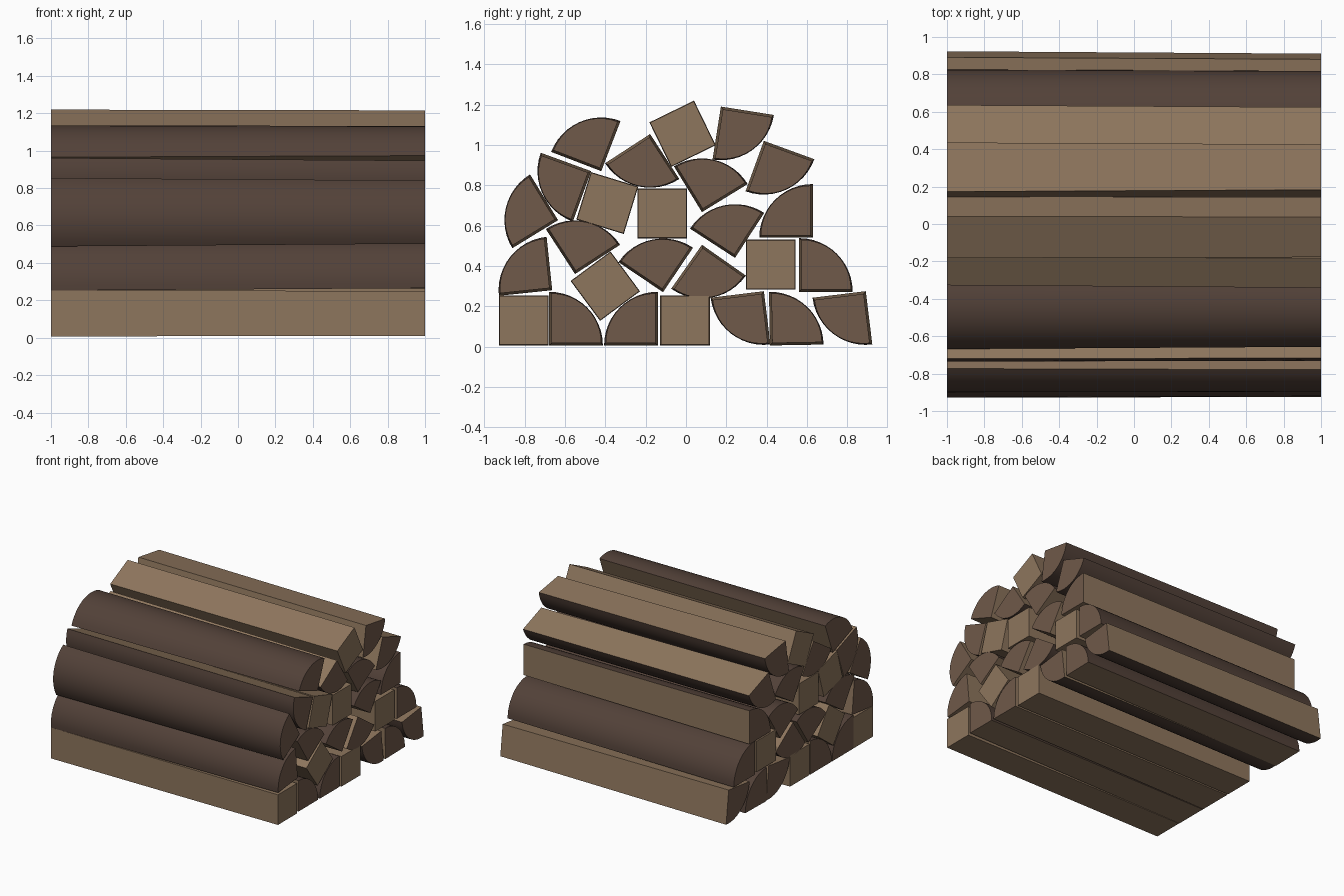
import bpy, bmesh
from math import radians, cos, sin

if "Cube" in bpy.data.objects:
    bpy.data.objects.remove(bpy.data.objects["Cube"])


def mat(name, col):
    m = bpy.data.materials.new(name)
    m.diffuse_color = (*col, 1)
    m.use_nodes = True
    m.node_tree.nodes["Principled BSDF"].inputs["Base Color"].default_value = m.diffuse_color
    return m


WOOD = mat("split_wood", (0.27, 0.18, 0.11))
BARK = mat("bark", (0.085, 0.053, 0.04))
END = mat("end_grain", (0.16, 0.10, 0.068))
SEGS = 12


def log(name, far, near, side_mats, end_mat):
    """Loft a cross-section (y, z) from x = -1 to a slightly smaller one at x = 1."""
    bm = bmesh.new()
    a = [bm.verts.new((-1, y, z)) for y, z in far]
    b = [bm.verts.new((1, y, z)) for y, z in near]
    n = len(a)
    for i in range(n):
        j = (i + 1) % n
        bm.faces.new((a[i], a[j], b[j], b[i])).material_index = side_mats[i]
    for ring in (a[::-1], b):
        bm.faces.new(ring).material_index = end_mat
    bmesh.ops.recalc_face_normals(bm, faces=bm.faces)
    me = bpy.data.meshes.new(name)
    bm.to_mesh(me)
    bm.free()
    for m in (WOOD, BARK, END):
        me.materials.append(m)
    ob = bpy.data.objects.new(name, me)
    bpy.context.collection.objects.link(ob)
    ob.select_set(True)
    bpy.context.view_layer.objects.active = ob


def sector(y, z, start, r):
    pts = [(y, z)]
    for i in range(SEGS + 1):
        t = radians(start + 90 * i / SEGS)
        pts.append((y + r * cos(t), z + r * sin(t)))
    return pts


def square(y, z, rot, size):
    h = size / 2 ** 0.5
    return [(y + h * cos(radians(rot + 45 + 90 * i)),
             z + h * sin(radians(rot + 45 + 90 * i))) for i in range(4)]


# square-split logs: centre y, z, rotation
squares = [(-0.805, 0.13, 0), (-0.005, 0.13, 0), (-0.40, 0.30, 36.5),
           (0.42, 0.407, 0), (-0.117, 0.66, 0), (-0.39, 0.712, -17),
           (-0.017, 1.055, 26)]
for i, (y, z, rot) in enumerate(squares):
    log(f"square_log_{i + 1}", square(y, z, rot, 0.246), square(y, z, rot, 0.24),
        [0] * 4, 0)

# quarter-split logs: apex y, z, angle of the first flat side
quarters = [
    (-0.678, 0.006, 0), (-0.14, 0.006, 90), (0.386, 0.275, 187),
    (0.416, 0.006, 1), (0.891, 0.275, 187), (0.56, 0.272, 0),
    (-0.663, 0.28, 96), (-0.55, 0.36, 33), (-0.634, 0.627, 121.5),
    (-0.47, 0.87, 160), (-0.42, 0.87, 69), (-0.178, 1.054, 213),
    (0.173, 1.19, -99), (0.386, 1.02, -110), (0.079, 0.667, 31.5),
    (0.243, 0.44, 57), (0.629, 0.54, 90), (-0.114, 0.27, 56),
    (0.079, 0.505, 235)]
for i, (y, z, s) in enumerate(quarters):
    t = radians(s + 45)
    near = sector(y + 0.017 * cos(t), z + 0.017 * sin(t), s, 0.246)
    log(f"quarter_log_{i + 1}", sector(y, z, s, 0.266), near,
        [0] + [1] * SEGS + [0], 2)

bpy.ops.object.shade_smooth_by_angle(angle=radians(30))
